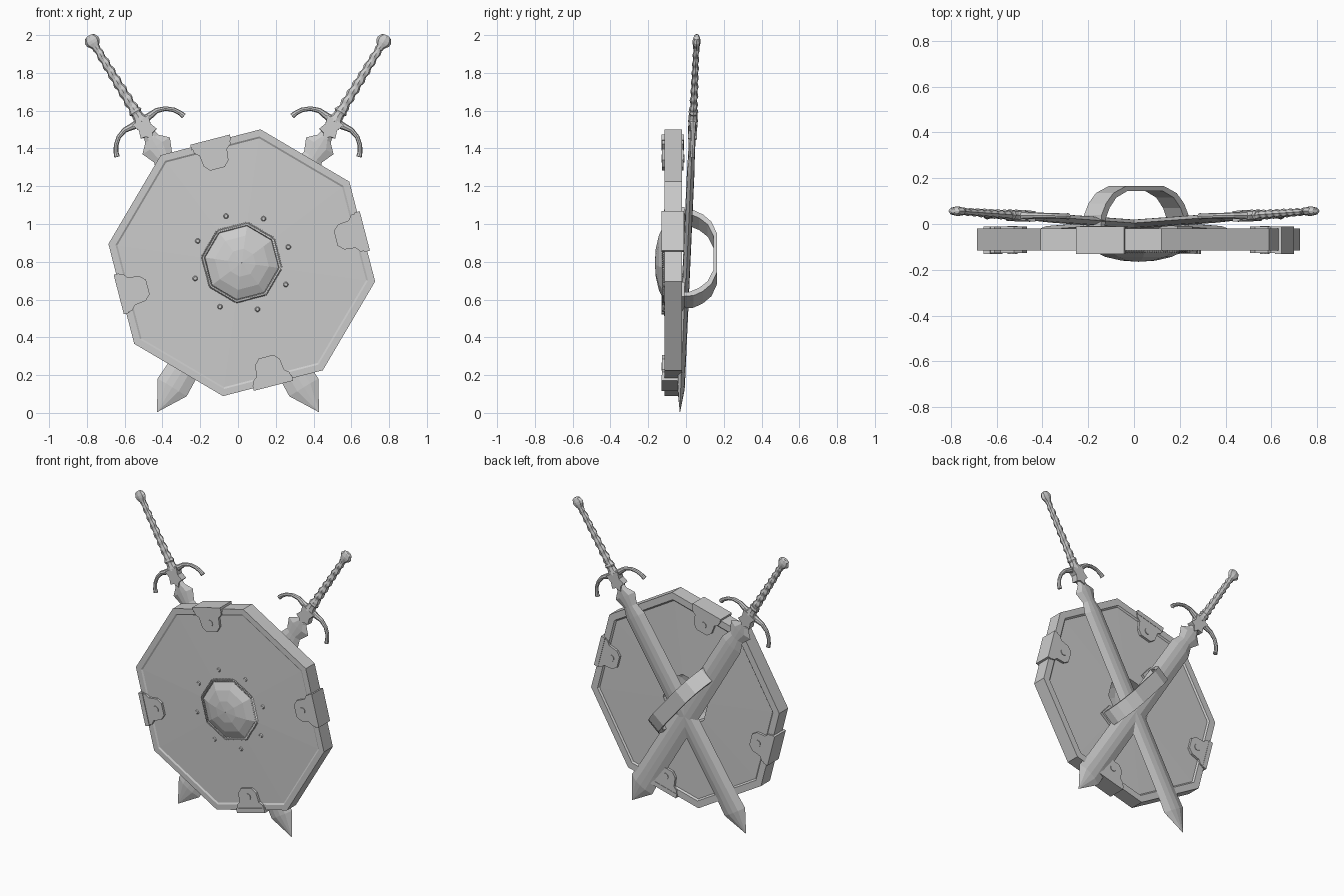
import bpy, bmesh
from math import sin, cos, pi, radians, tau
from mathutils import Vector, Matrix

cube = bpy.data.objects.get("Cube")
if cube:
    bpy.data.objects.remove(cube, do_unlink=True)

steel = bpy.data.materials.new("grey_steel")
steel.use_nodes = True
GREY = (0.6, 0.6, 0.6, 1)
steel.diffuse_color = GREY
steel.node_tree.nodes["Principled BSDF"].inputs["Base Color"].default_value = GREY

CX, CZ, SIDES, TURN = 0.02, 0.795, 8, radians(82)
RADIUS = 0.713


def finish(name, bm, matrix=None):
    """Turn a bmesh into a named, coloured object."""
    if matrix:
        bm.transform(matrix)
    bmesh.ops.recalc_face_normals(bm, faces=bm.faces)
    mesh = bpy.data.meshes.new(name)
    bm.to_mesh(mesh)
    bm.free()
    mesh.materials.append(steel)
    ob = bpy.data.objects.new(name, mesh)
    bpy.context.collection.objects.link(ob)
    return ob


def bridge(bm, rings, closed=False, caps=True):
    """Skin a list of vertex rings."""
    pairs = list(zip(rings, rings[1:])) + ([(rings[-1], rings[0])] if closed else [])
    for a, b in pairs:
        n = len(a)
        for i in range(n):
            j = (i + 1) % n
            bm.faces.new((a[i], a[j], b[j], b[i]))
    if caps and not closed:
        bm.faces.new(rings[0])
        bm.faces.new(rings[-1])


def lathe(name, profile):
    """Spin a closed (radius, y) profile into an octagonal solid."""
    bm = bmesh.new()
    angles = [TURN + tau * k / SIDES for k in range(SIDES)]
    rings = [[bm.verts.new((CX + r * cos(a), y, CZ + r * sin(a))) for a in angles]
             for r, y in profile]
    bridge(bm, rings, closed=True)
    return finish(name, bm)


def loft(name, sections, outline, matrix):
    """Sections are (distance along, half width, half thickness)."""
    bm = bmesh.new()
    rings = [[bm.verts.new((x * w, y * t, d)) for x, y in outline] for d, w, t in sections]
    bridge(bm, rings)
    return finish(name, bm, matrix)


def prism(name, points, low, high, matrix):
    """Extrude an outline drawn in local x, z between two local y values."""
    bm = bmesh.new()
    bridge(bm, [[bm.verts.new((x, y, z)) for x, z in points] for y in (low, high)])
    return finish(name, bm, matrix)


def sweep(name, path, matrix):
    """Flat-faced tube along (x, z, half width, half depth) points."""
    bm = bmesh.new()
    rings = []
    for i, (x, z, w, d) in enumerate(path):
        a, b = path[max(i - 1, 0)], path[min(i + 1, len(path) - 1)]
        side = Vector((a[1] - b[1], 0, b[0] - a[0])).normalized()
        rings.append([bm.verts.new(Vector((x, 0, z)) + side * w * cos(t) + Vector((0, d * sin(t), 0)))
                      for t in (tau * k / 8 for k in range(8))])
    bridge(bm, rings)
    return finish(name, bm, matrix)


def disc(bm, matrix, r, depth, sides=8, top=None):
    bmesh.ops.create_cone(bm, cap_ends=True, segments=sides, radius1=r,
                          radius2=r if top is None else top, depth=depth, matrix=matrix)


def radial(angle, r, y):
    """Frame on the shield: local z points outward, local x along the edge, local y is world y."""
    out = Vector((cos(angle), 0, sin(angle)))
    y_axis = Vector((0, 1, 0))
    m = Matrix((y_axis.cross(out), y_axis, out)).transposed().to_4x4()
    m.translation = Vector((CX, y, CZ)) + out * r
    return m


# Shield board with a shallow rim on both sides and a hole behind the boss
lathe("shield_board", [(0.17, -0.117), (0.665, -0.109), (0.675, -0.115), (RADIUS, -0.115),
                       (RADIUS, -0.02), (0.665, -0.02), (0.655, -0.03), (0.17, -0.024)])

# Hollow faceted boss and its twisted border
lathe("shield_boss", [(0.205, -0.112), (0.195, -0.121), (0.145, -0.144), (0.075, -0.16),
                      (0.001, -0.165), (0.001, -0.155), (0.075, -0.15), (0.14, -0.134), (0.185, -0.112)])
bm = bmesh.new()
corners = [Vector((CX + 0.206 * cos(a), -0.117, CZ + 0.206 * sin(a)))
           for a in (TURN + tau * k / SIDES for k in range(SIDES))]
BEADS = 14
for k, start in enumerate(corners):
    step = (corners[(k + 1) % SIDES] - start) / BEADS
    for i in range(BEADS):
        turn = step.to_track_quat('Z', 'Y').to_matrix().to_4x4() @ Matrix.Rotation(0.4, 4, 'X')
        disc(bm, Matrix.Translation(start + step * (i + 0.5)) @ turn, 0.012, step.length, 6, 0.009)
finish("boss_border", bm)

# Rivets around the boss
bm = bmesh.new()
for k in range(SIDES):
    m = radial(TURN + tau * k / SIDES - 0.32, 0.26, -0.118)
    disc(bm, m @ Matrix.Rotation(pi / 2, 4, 'X'), 0.014, 0.006, 10, 0.009)
finish("boss_rivets", bm)

# Clips that wrap alternate edges of the shield
half = [(0.105, 0.012), (0.1, -0.035), (0.075, -0.055), (0.068, -0.115), (0.04, -0.145)]
tongue = half + [(-x, z) for x, z in reversed(half)]
lip = [(0.108, 0.014), (0.108, -0.016), (-0.108, -0.016), (-0.108, 0.014)]
apothem = RADIUS * cos(pi / SIDES)
for k in range(4):
    angle = TURN + tau * (2 * k + 0.5) / SIDES
    m = radial(angle, apothem, 0)
    prism("clip_front_plate", tongue, -0.126, -0.108, m)
    prism("clip_back_plate", tongue, -0.028, -0.012, m)
    prism("clip_edge_band", lip, -0.13, -0.01, m)
    bm = bmesh.new()
    for y in (-0.127, -0.011):
        disc(bm, m @ Matrix.Translation((0, y, -0.09)) @ Matrix.Rotation(pi / 2, 4, 'X'), 0.022, 0.006, 10)
    finish("clip_rivets", bm)

# Arm grip: an arched band across the back, set on the diagonal
grip = radial(radians(130), 0, 0)
grip.translation = Vector((0.01, 0, 0.815))
outer = [(0.3, -0.022), (0.295, 0.04), (0.265, 0.09), (0.215, 0.135), (0.13, 0.165)]
outer += [(-s, y) for s, y in reversed(outer)]
inner = [(s * 0.91, y - 0.02 * (y > 0)) for s, y in outer]
bm = bmesh.new()
rings = [[bm.verts.new(v) for v in ((-0.05, y, s), (0.05, y, s), (0.05, v_, u), (-0.05, v_, u))]
         for (s, y), (u, v_) in zip(outer, inner)]
bridge(bm, rings)
finish("arm_grip", bm, grip)
for s in (-1, 1):
    foot = [(0.06, s * 0.21), (0.06, s * 0.31), (-0.06, s * 0.31), (-0.06, s * 0.21)]
    prism("arm_grip_foot", foot, -0.026, -0.008, grip)


# Sword parts are measured from the pommel along the blade
ROUND = [(cos(tau * k / 8), sin(tau * k / 8)) for k in range(8)]
BLADE = [(1, 0), (0.45, 0.85), (0, 1), (-0.45, 0.85), (-1, 0), (-0.45, -0.85), (0, -1), (0.45, -0.85)]
BOX = [(1, 1), (-1, 1), (-1, -1), (1, -1)]


def sword(side, name):
    pommel, tip = Vector((side * 0.772, 0.056, 1.968)), Vector((-side * 0.428, -0.032, 0.005))
    along = (tip - pommel).normalized()
    across = Vector((0, 1, 0)).cross(along).normalized()
    m = Matrix((across, along.cross(across), along)).transposed().to_4x4()
    m.translation = pommel
    length = (tip - pommel).length

    loft(name + "_blade", [(0.58, 0.035, 0.014), (0.605, 0.04, 0.018), (0.65, 0.085, 0.018),
                           (0.72, 0.055, 0.018), (0.79, 0.078, 0.02), (2.03, 0.084, 0.02),
                           (2.15, 0.09, 0.02), (length, 0.001, 0.001)], BLADE, m)
    loft(name + "_pommel", [(-0.034, 0.012, 0.01), (-0.026, 0.03, 0.016), (-0.004, 0.041, 0.021),
                            (0.012, 0.038, 0.021), (0.035, 0.022, 0.017), (0.05, 0.02, 0.016)], ROUND, m)
    # Twisted handle
    bm = bmesh.new()
    rings = []
    for i in range(49):
        d, r = 0.045 + 0.385 * i / 48, 0.02 + 0.007 * i / 48
        rings.append([bm.verts.new((r * (1 + 0.16 * cos(a - i * 0.9)) * cos(a),
                                    0.75 * r * (1 + 0.16 * cos(a - i * 0.9)) * sin(a), d))
                      for a in (tau * k / 8 for k in range(8))])
    bridge(bm, rings)
    finish(name + "_handle", bm, m)
    loft(name + "_collar", [(0.425, 0.03, 0.022), (0.44, 0.036, 0.026), (0.45, 0.028, 0.022),
                            (0.475, 0.032, 0.024), (0.5, 0.05, 0.026)], ROUND, m)
    # Curved guard with a notched block in the middle
    arm = [(0, 0.5, 0.026, 0.02), (0.05, 0.497, 0.019, 0.017), (0.1, 0.492, 0.014, 0.014),
           (0.145, 0.507, 0.012, 0.012), (0.18, 0.537, 0.012, 0.012), (0.2, 0.57, 0.013, 0.012),
           (0.207, 0.592, 0.015, 0.014)]
    sweep(name + "_guard", [(-x, z, w, d) for x, z, w, d in reversed(arm[1:])] + arm, m)
    edge = [(0.05, 0.49), (0.036, 0.535), (0.05, 0.575), (0.02, 0.582), (0, 0.612)]
    prism(name + "_guard_block", edge + [(-x, z) for x, z in reversed(edge[:-1])], -0.023, 0.023, m)


sword(1, "left_sword")
sword(-1, "right_sword")
